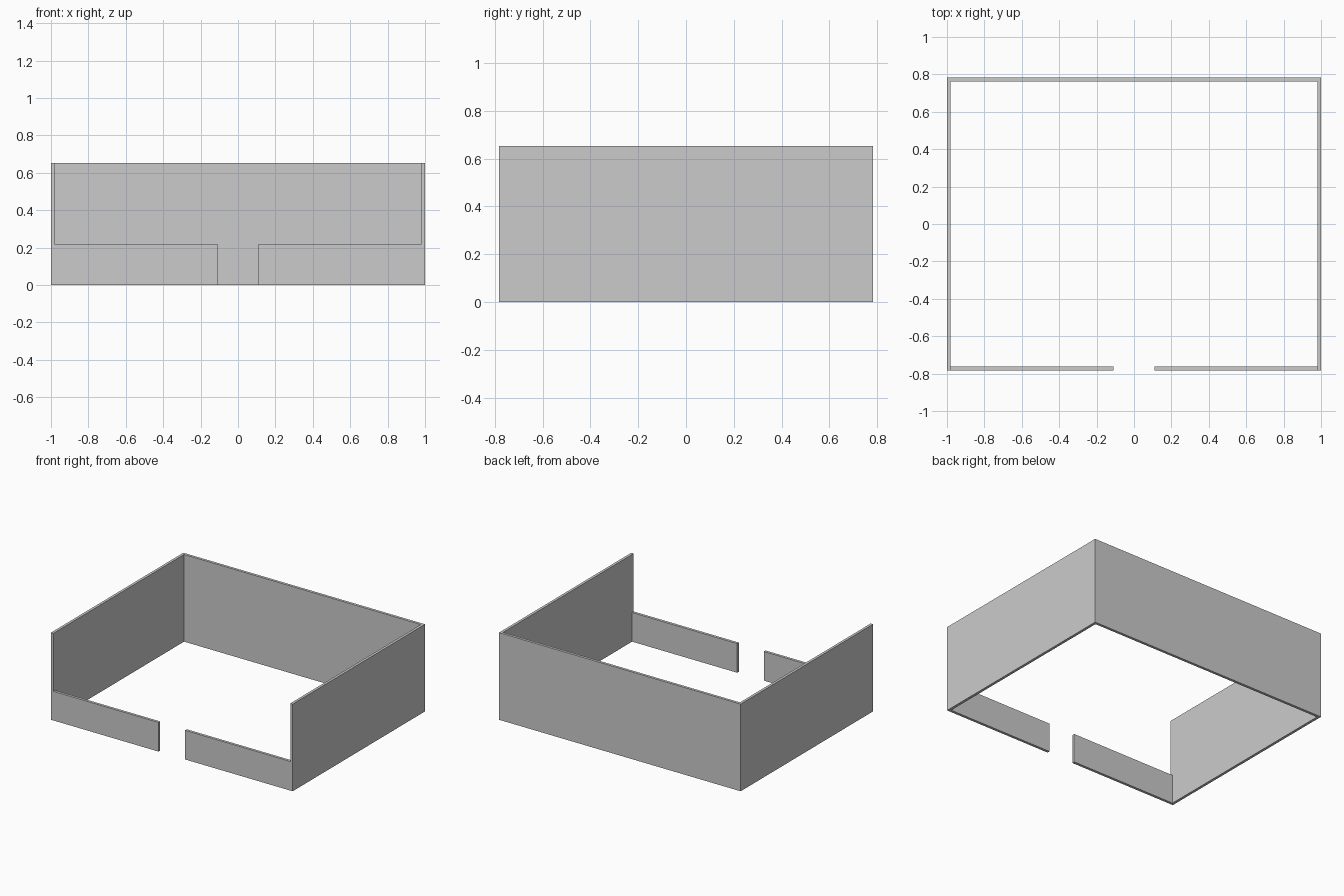
import bpy, bmesh

if "Cube" in bpy.data.objects:
    bpy.data.objects.remove(bpy.data.objects["Cube"])

W, D = 1.0, 0.782        # half width, half depth
H, LOW = 0.652, 0.218    # tall wall height, front wall height
T, GAP = 0.02, 0.11      # wall thickness, half doorway width


def prism(name, outline, height):
    """Extrude a plan outline straight up from the ground."""
    bm = bmesh.new()
    base = bm.faces.new([bm.verts.new((x, y, 0)) for x, y in outline])
    top = bmesh.ops.extrude_face_region(bm, geom=[base], use_keep_orig=True)
    verts = [v for v in top["geom"] if isinstance(v, bmesh.types.BMVert)]
    bmesh.ops.translate(bm, verts=verts, vec=(0, 0, height))
    bmesh.ops.recalc_face_normals(bm, faces=bm.faces)
    mesh = bpy.data.meshes.new(name)
    bm.to_mesh(mesh)
    bm.free()
    obj = bpy.data.objects.new(name, mesh)
    bpy.context.collection.objects.link(obj)
    return obj


# Tall back and side walls as one U-shaped plan
prism("back_and_side_walls", [
    (-W, -D), (-W + T, -D), (-W + T, D - T), (W - T, D - T),
    (W - T, -D), (W, -D), (W, D), (-W, D)], H)

# Low front walls either side of the doorway
for side, s in (("left", -1), ("right", 1)):
    prism(f"front_wall_{side}", [
        (s * GAP, -D), (s * (W - T), -D),
        (s * (W - T), -D + T), (s * GAP, -D + T)], LOW)
